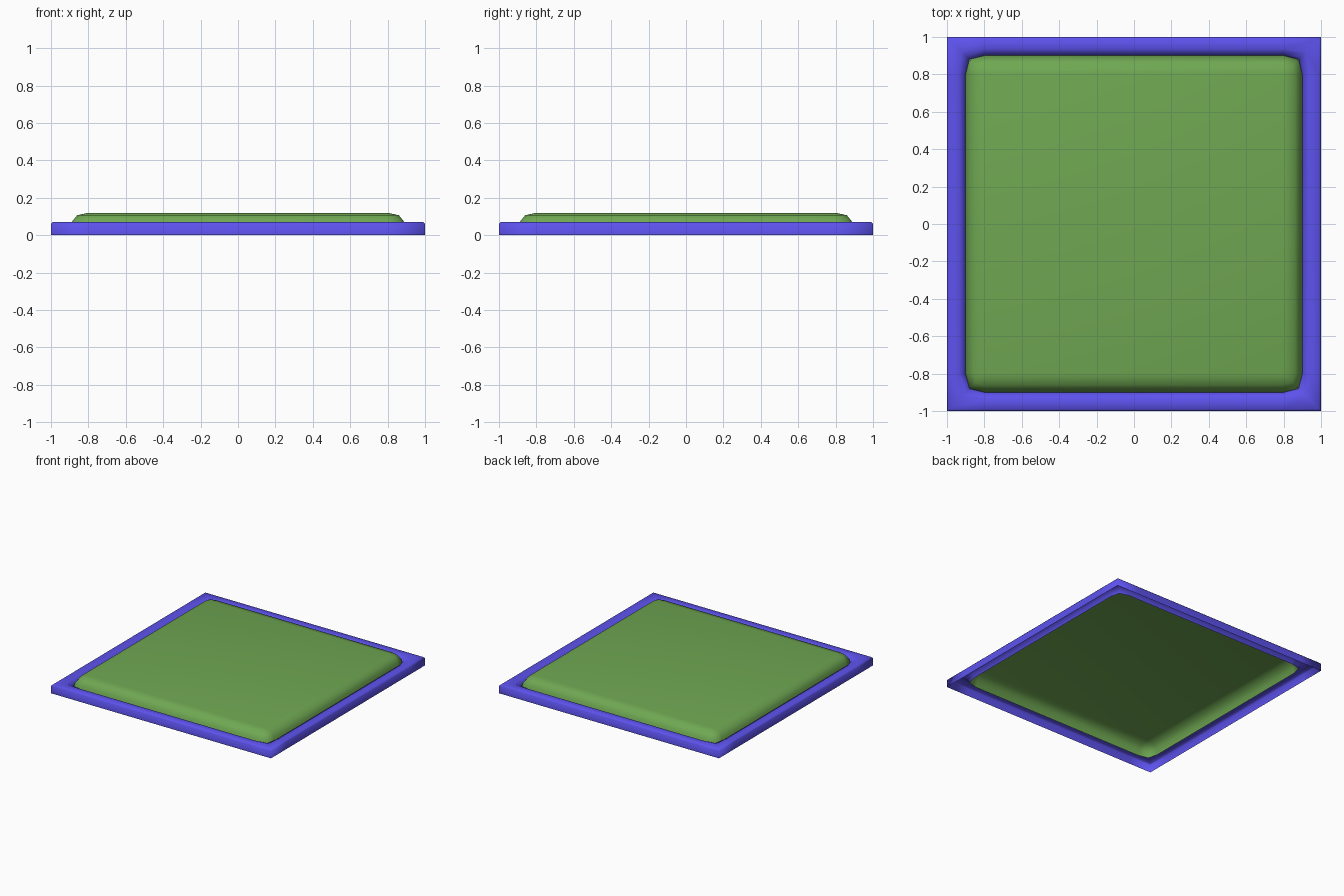
import bpy, bmesh

if "Cube" in bpy.data.objects:
    bpy.data.objects.remove(bpy.data.objects["Cube"])

FLAT = 0.8  # half-width of the flat middle where corner rounding begins


def ring(bm, half, corner, z):
    """Square loop with a three-point corner, repeated in four turns."""
    pts = [(half, FLAT), (corner, corner), (FLAT, half)]
    loop = []
    for _ in range(4):
        loop += [bm.verts.new((x, y, z)) for x, y in pts]
        pts = [(-y, x) for x, y in pts]
    return loop


def shell(name, profile, color, cap=None):
    """Bridge the profile's rings into an open-bottomed shell."""
    bm = bmesh.new()
    rings = [ring(bm, *p) for p in profile]
    for a, b in zip(rings, rings[1:]):
        n = len(a)
        for i in range(n):
            j = (i + 1) % n
            bm.faces.new((a[i], a[j], b[j], b[i]))
    if cap is not None:
        # Flat square top with fan triangles closing each rounded corner
        last, corners = rings[-1], []
        for k, (sx, sy) in enumerate(((1, 1), (-1, 1), (-1, -1), (1, -1))):
            c = bm.verts.new((FLAT * sx, FLAT * sy, cap))
            corners.append(c)
            a, m, b = last[3 * k:3 * k + 3]
            bm.faces.new((a, m, c))
            bm.faces.new((m, b, c))
        for k in range(4):
            j = (k + 1) % 4
            bm.faces.new((last[3 * k + 2], last[3 * j], corners[j], corners[k]))
        bm.faces.new(corners)
        # Remove the zero-size pieces between rounding and top
        bmesh.ops.remove_doubles(bm, verts=bm.verts, dist=1e-5)
    mesh = bpy.data.meshes.new(name)
    bm.to_mesh(mesh)
    bm.free()
    mesh.polygons.foreach_set("use_smooth", [True] * len(mesh.polygons))
    mat = bpy.data.materials.new(name + "_colour")
    mat.diffuse_color = color
    mat.use_nodes = True
    mat.node_tree.nodes["Principled BSDF"].inputs["Base Color"].default_value = mat.diffuse_color
    mesh.materials.append(mat)
    obj = bpy.data.objects.new(name, mesh)
    bpy.context.collection.objects.link(obj)
    return obj


# Border: outer wall, ledge, then a lip dipping into the groove round the pad
shell("border", [
    (1.0, 1.0, 0.0),
    (1.0, 1.0, 0.06),
    (0.99, 0.99, 0.07),
    (0.935, 0.92, 0.07),
    (0.91, 0.892, 0.055),
    (0.90, 0.88, 0.028),
], (0.11, 0.085, 0.85, 1))

# Pad: hollow pillow rising out of the groove to a flat top
shell("pad", [
    (0.90, 0.88, 0.028),
    (0.89, 0.872, 0.07),
    (0.86, 0.848, 0.107),
], (0.16, 0.39, 0.085, 1), cap=0.12)
